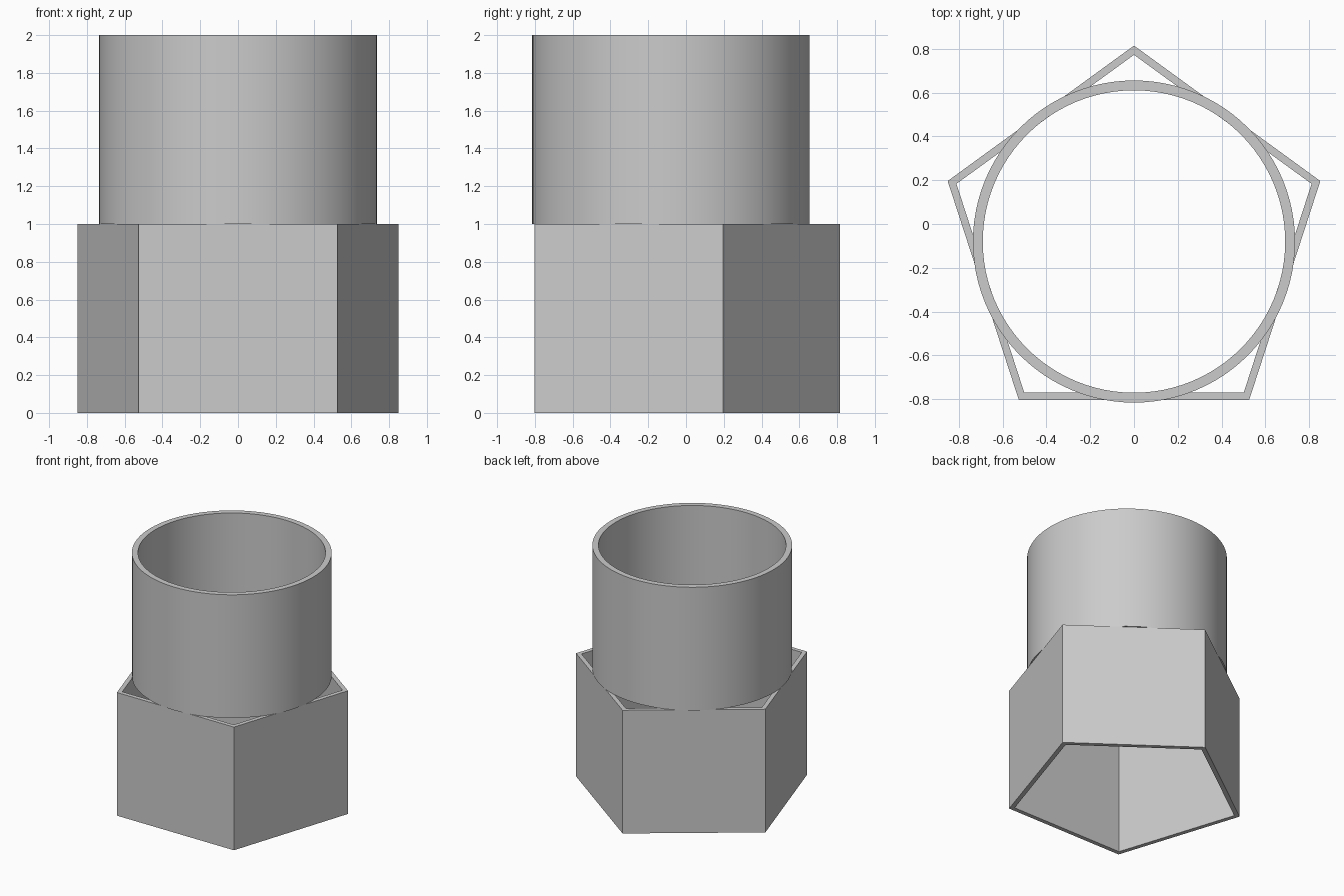
import bpy
import bmesh
from math import cos, sin, pi, radians

if "Cube" in bpy.data.objects:
    bpy.data.objects.remove(bpy.data.objects["Cube"], do_unlink=True)

CENTRE_Y = -0.08

grey = bpy.data.materials.new("plain grey")
grey.use_nodes = True
colour = (0.6, 0.6, 0.6, 1)
grey.diffuse_color = colour
grey.node_tree.nodes["Principled BSDF"].inputs["Base Color"].default_value = colour


def tube(name, sides, outer, inner, bottom, top):
    """Open-ended tube with flat rims and one corner towards the back."""
    bm = bmesh.new()
    section = [(outer, bottom), (outer, top), (inner, top), (inner, bottom)]
    rings = []
    for radius, z in section:
        angles = [pi / 2 + 2 * pi * i / sides for i in range(sides)]
        rings.append([bm.verts.new((radius * cos(a), radius * sin(a), z)) for a in angles])
    for k, ring in enumerate(rings):
        above = rings[(k + 1) % len(rings)]
        for i in range(sides):
            j = (i + 1) % sides
            bm.faces.new((ring[i], ring[j], above[j], above[i]))
    bmesh.ops.recalc_face_normals(bm, faces=bm.faces)
    mesh = bpy.data.meshes.new(name)
    bm.to_mesh(mesh)
    bm.free()
    mesh.materials.append(grey)
    obj = bpy.data.objects.new(name, mesh)
    obj.location.y = CENTRE_Y
    bpy.context.collection.objects.link(obj)
    return obj


# Five-sided sleeve at the bottom
tube("pentagon_sleeve", 5, 0.894, 0.852, 0, 1)

# Round pipe standing on the sleeve
pipe = tube("round_pipe", 96, 0.735, 0.69, 1, 2)
bpy.ops.object.select_all(action="DESELECT")
pipe.select_set(True)
bpy.context.view_layer.objects.active = pipe
bpy.ops.object.shade_smooth_by_angle(angle=radians(30))
